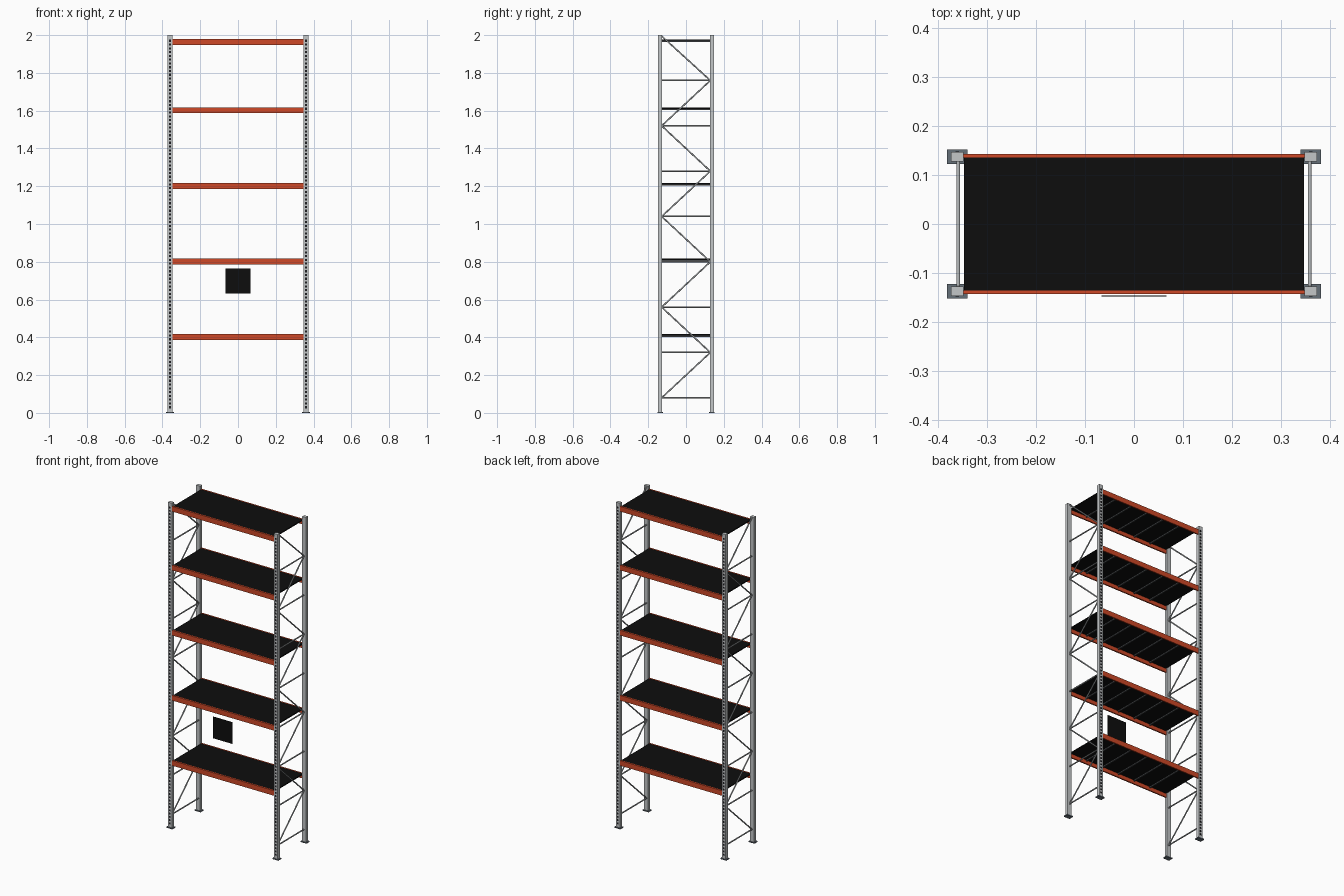
import bpy, bmesh, math
from mathutils import Vector, Matrix

if "Cube" in bpy.data.objects:
    bpy.data.objects.remove(bpy.data.objects["Cube"])


def material(name, r, g, b):
    m = bpy.data.materials.new(name)
    m.diffuse_color = (r, g, b, 1)
    m.use_nodes = True
    m.node_tree.nodes["Principled BSDF"].inputs["Base Color"].default_value = m.diffuse_color
    return m


GREY = material("galvanised grey", 0.55, 0.57, 0.58)
STEEL = material("brace grey", 0.40, 0.42, 0.43)
SLATE = material("foot slate", 0.13, 0.16, 0.19)
ORANGE = material("beam orange", 0.62, 0.065, 0.02)
BLACK = material("deck black", 0.004, 0.004, 0.004)
HOLE = material("slot dark", 0.012, 0.012, 0.014)
RIB = material("rib dark grey", 0.07, 0.075, 0.08)


def add_box(bm, lo, hi):
    lo, hi = Vector(lo), Vector(hi)
    size = hi - lo
    mat = Matrix.Translation((lo + hi) / 2) @ Matrix.Diagonal((*size, 1))
    bmesh.ops.create_cube(bm, size=1, matrix=mat)


def add_rod(bm, a, b, radius):
    a, b = Vector(a), Vector(b)
    d = b - a
    mat = Matrix.Translation((a + b) / 2) @ d.to_track_quat('Z', 'Y').to_matrix().to_4x4()
    bmesh.ops.create_cone(bm, cap_ends=True, segments=10, radius1=radius,
                          radius2=radius, depth=d.length, matrix=mat)


def finish(bm, name, mat, smooth=False):
    me = bpy.data.meshes.new(name)
    bm.to_mesh(me)
    bm.free()
    ob = bpy.data.objects.new(name, me)
    me.materials.append(mat)
    bpy.context.collection.objects.link(ob)
    if smooth:
        bpy.ops.object.select_all(action='DESELECT')
        ob.select_set(True)
        bpy.context.view_layer.objects.active = ob
        bpy.ops.object.shade_smooth_by_angle(angle=math.radians(40))
    return ob


def box(name, mat, lo, hi):
    bm = bmesh.new()
    add_box(bm, lo, hi)
    return finish(bm, name, mat)


SIDES = (("left", -1), ("right", 1))
ENDS = (("front", -1), ("back", 1))
PX, PY = 0.360, 0.137          # upright centres
HX, HY = 0.013, 0.010          # upright half sizes

# Uprights with foot plates and a column of slots on the outer face
for sn, sx in SIDES:
    for en, sy in ENDS:
        x, y = sx * PX, sy * PY
        tag = f"{en}_{sn}"
        box(f"{tag}_upright", GREY, (x - HX, y - HY, 0.004), (x + HX, y + HY, 2.0))
        box(f"{tag}_foot", SLATE, (x - 0.0205, y - 0.015, 0), (x + 0.0205, y + 0.015, 0.006))
        bm = bmesh.new()
        face = y + sy * HY
        for i in range(98):
            z = 0.03 + i * 0.02
            add_box(bm, (x - 0.004, face - 0.0005, z - 0.0055),
                    (x + 0.004, face + 0.0005, z + 0.0055))
        finish(bm, f"{tag}_slots", HOLE)

# Side frames: level struts and a zigzag of diagonals
BY = 0.129
for sn, sx in SIDES:
    x = sx * 0.358
    bm = bmesh.new()
    for i in range(8):
        z = 0.08 + 0.24 * i
        add_rod(bm, (x, -BY, z), (x, BY, z), 0.004)
    finish(bm, f"{sn}_level_struts", STEEL, True)
    bm = bmesh.new()
    for i in range(8):
        z = 0.08 + 0.24 * i
        s = -1 if i % 2 == 0 else 1
        add_rod(bm, (x, s * BY, z), (x, -s * BY, z + (0.24 if i < 7 else 0.235)), 0.004)
    finish(bm, f"{sn}_diagonals", STEEL, True)

# Shelves: front and back beams, deck panel and ribs beneath
for n, z in enumerate((0.402, 0.802, 1.202, 1.602, 1.963), 1):
    for en, sy in ENDS:
        y = sy * 0.139
        box(f"shelf_{n}_{en}_beam", ORANGE,
            (-0.347, y - 0.004, z - 0.0155), (0.347, y + 0.004, z + 0.0155))
    box(f"shelf_{n}_deck", BLACK, (-0.346, -0.135, z + 0.008), (0.346, 0.135, z + 0.0145))
    bm = bmesh.new()
    for i in range(-2, 3):
        x = i * 0.115
        add_box(bm, (x - 0.004, -0.135, z + 0.001), (x + 0.004, 0.135, z + 0.008))
    finish(bm, f"shelf_{n}_ribs", RIB)

# Plain square plate hanging at the front
box("front_plate", BLACK, (-0.066, -0.148, 0.632), (0.066, -0.146, 0.765))
